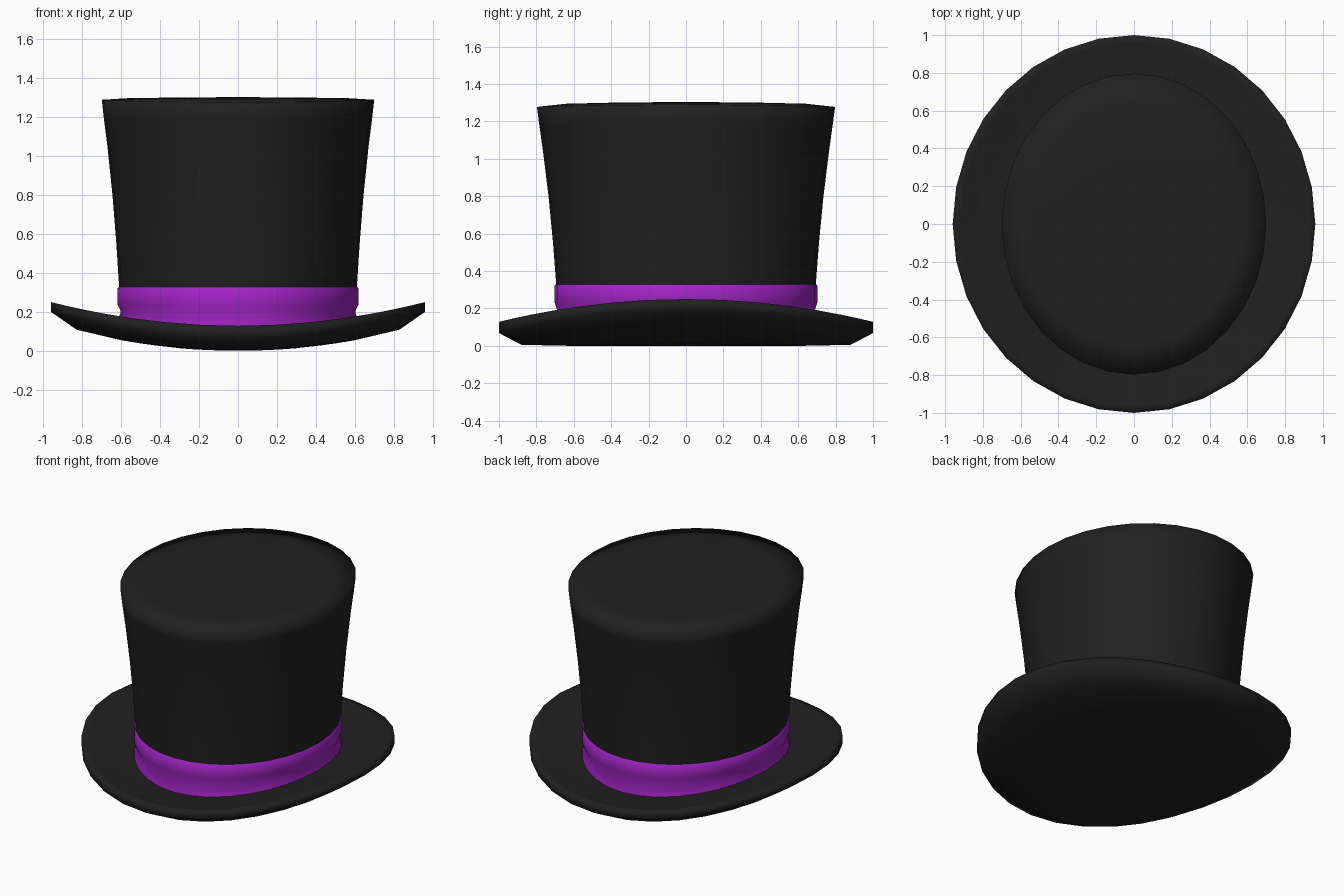
import bpy, bmesh, math

if "Cube" in bpy.data.objects:
    bpy.data.objects.remove(bpy.data.objects["Cube"])

SEG = 32


def material(name, rgb):
    m = bpy.data.materials.new(name)
    m.diffuse_color = (*rgb, 1)
    m.use_nodes = True
    m.node_tree.nodes["Principled BSDF"].inputs["Base Color"].default_value = m.diffuse_color
    return m


black = material("black felt", (0.0145, 0.0145, 0.0145))
purple = material("purple ribbon", (0.36, 0.018, 0.56))


def lathe(name, rings, mat, start_cap=None, end_cap=None):
    """Oval rings (rx, ry, z, bend): height rises by bend * x^2."""
    bm = bmesh.new()
    loops = []
    for rx, ry, z, bend in rings:
        loop = []
        for i in range(SEG):
            a = 2 * math.pi * i / SEG
            x, y = rx * math.cos(a), ry * math.sin(a)
            loop.append(bm.verts.new((x, y, z + bend * x * x)))
        loops.append(loop)
    for lo, hi in zip(loops, loops[1:]):
        for i in range(SEG):
            j = (i + 1) % SEG
            bm.faces.new((lo[i], lo[j], hi[j], hi[i]))
    for cap, loop, flip in ((start_cap, loops[0], True), (end_cap, loops[-1], False)):
        if cap is not None:
            c = bm.verts.new((0, 0, cap))
            for i in range(SEG):
                j = (i + 1) % SEG
                bm.faces.new((c, loop[j], loop[i]) if flip else (c, loop[i], loop[j]))
    me = bpy.data.meshes.new(name)
    bm.to_mesh(me)
    bm.free()
    me.materials.append(mat)
    for p in me.polygons:
        p.use_smooth = True
    ob = bpy.data.objects.new(name, me)
    bpy.context.collection.objects.link(ob)
    return ob


# Brim: closed underside, slanted lower edge, thin rim, dished upper side
lathe("brim", [
    (0.30, 0.32, 0.0, 0.14),
    (0.60, 0.64, 0.0, 0.15),
    (0.83, 0.88, 0.005, 0.15),
    (0.96, 1.00, 0.068, 0.142),
    (0.96, 1.00, 0.128, 0.132),
    (0.92, 0.96, 0.125, 0.132),
    (0.78, 0.84, 0.105, 0.135),
    (0.59, 0.67, 0.095, 0.135),
], black, start_cap=0.0)

# Ribbon: upright band, tucked groove, small flare onto the brim
lathe("ribbon", [
    (0.612, 0.695, 0.328, 0.0),
    (0.619, 0.702, 0.322, 0.0),
    (0.619, 0.702, 0.230, 0.02),
    (0.602, 0.685, 0.180, 0.06),
    (0.619, 0.702, 0.095, 0.135),
][::-1], purple)

# Crown: flared wall with a softly domed top
lathe("crown", [
    (0.610, 0.693, 0.315, 0.0),
    (0.625, 0.711, 0.55, 0.0),
    (0.645, 0.735, 0.80, 0.0),
    (0.671, 0.766, 1.05, 0.0),
    (0.690, 0.787, 1.20, 0.0),
    (0.700, 0.797, 1.277, 0.025),
    (0.560, 0.640, 1.294, 0.012),
    (0.300, 0.340, 1.301, 0.0),
], black, end_cap=1.303)
